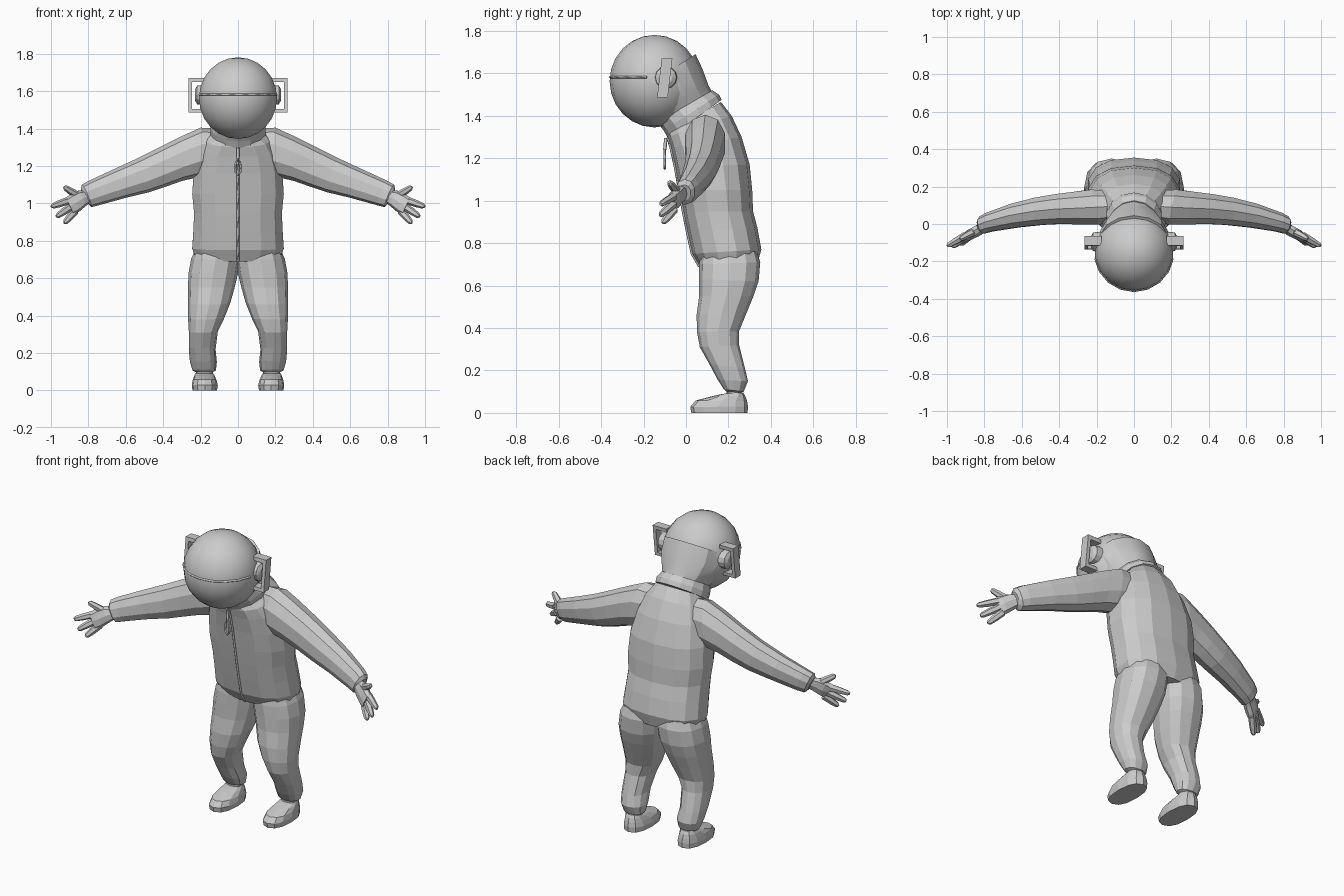
import bpy, bmesh, math
from mathutils import Vector

if "Cube" in bpy.data.objects:
    bpy.data.objects.remove(bpy.data.objects["Cube"])


def finish(name, bm, mirror=False, smooth=0):
    bmesh.ops.recalc_face_normals(bm, faces=bm.faces)
    me = bpy.data.meshes.new(name)
    bm.to_mesh(me)
    bm.free()
    ob = bpy.data.objects.new(name, me)
    bpy.context.collection.objects.link(ob)
    if mirror:
        ob.modifiers.new("Mirror", 'MIRROR').use_mirror_merge = False
    if smooth:
        bpy.ops.object.select_all(action='DESELECT')
        ob.select_set(True)
        bpy.context.view_layer.objects.active = ob
        bpy.ops.object.shade_smooth_by_angle(angle=math.radians(smooth))
    return ob


def loft(name, rings, sides=12, power=2.0, mirror=False, smooth=0):
    """Skin rings, each given as (point, opposite point, half-width vector)."""
    bm = bmesh.new()
    loops = []
    for p, q, w in rings:
        p, q, w = Vector(p), Vector(q), Vector(w)
        c, v = (p + q) / 2, (p - q) / 2
        loop = []
        for i in range(sides):
            a = 2 * math.pi * i / sides
            s, k = math.sin(a), math.cos(a)
            f = lambda t: math.copysign(abs(t) ** (2 / power), t) if abs(t) > 1e-6 else 0
            loop.append(bm.verts.new(c + v * f(k) + w * f(s)))
        loops.append(loop)
    for a, b in zip(loops, loops[1:]):
        for i in range(sides):
            j = (i + 1) % sides
            bm.faces.new((a[i], a[j], b[j], b[i]))
    bm.faces.new(loops[0])
    bm.faces.new(loops[-1])
    return finish(name, bm, mirror, smooth)


def body(fy, fz, by, bz, x0, x1):
    """Ring from front and back (y, z) and the x range."""
    c = (x0 + x1) / 2
    return (c, fy, fz), (c, by, bz), ((x1 - x0) / 2, 0, 0)


def sleeve(tx, tz, bx, bz, y, w):
    """Ring from top and bottom (x, z), depth centre and half depth."""
    return (tx, y, tz), (bx, y, bz), (w * 0.2, w, 0)


def box(name, lo, hi, pivot, tilt):
    bm = bmesh.new()
    bmesh.ops.create_cube(bm, size=1)
    for v in bm.verts:
        p = Vector([l + (h - l) * (t + 0.5) for l, h, t in zip(lo, hi, v.co)])
        d = p.z - pivot
        v.co = (p.x, p.y + d * tilt, p.z)
    return finish(name, bm, True)


def wire(name, pts, r, closed=False):
    cu = bpy.data.curves.new(name, 'CURVE')
    cu.dimensions = '3D'
    cu.bevel_depth = r
    cu.bevel_resolution = 0
    cu.use_fill_caps = True
    s = cu.splines.new('POLY')
    s.points.add(len(pts) - 1)
    for sp, p in zip(s.points, pts):
        sp.co = (*p, 1)
    s.use_cyclic_u = closed
    ob = bpy.data.objects.new(name, cu)
    bpy.context.collection.objects.link(ob)


# Jacket torso
torso = [(.065, .69, .335, .70, .225), (.03, .75, .355, .77, .25), (.008, .85, .337, .87, .243),
         (-.012, .95, .316, .95, .24), (-.03, 1.05, .312, 1.05, .25), (-.05, 1.16, .30, 1.17, .242),
         (-.07, 1.25, .262, 1.30, .215), (-.085, 1.30, .215, 1.40, .18), (-.085, 1.32, .165, 1.465, .135)]
loft("jacket", [body(a, b, c, d, -w, w) for a, b, c, d, w in torso], 14, 2.4)

# Zip and its hanging pull
wire("zip", [(0, a - .001, b) for a, b, *_ in torso[:-1]], .007)
wire("zip_pull", [(x, -.1, z) for x, z in ((0, 1.25), (.012, 1.21), (.014, 1.17), (0, 1.15),
                                           (-.014, 1.17), (-.012, 1.21))], .006, True)
wire("zip_pull_tab", [(0, -.095, 1.295), (0, -.1, 1.24)], .008)

# Collar and helmet neck
loft("collar", [body(-.085, 1.295, .168, 1.475, -.15, .15), body(-.105, 1.33, .155, 1.50, -.152, .152),
                body(-.135, 1.37, .125, 1.52, -.135, .135)], 14)
loft("helmet_neck", [body(-.12, 1.35, .135, 1.49, -.12, .12), body(-.16, 1.40, .105, 1.545, -.155, .155),
                     body(-.21, 1.45, .078, 1.62, -.185, .185), body(-.22, 1.52, .045, 1.69, -.185, .185)],
     14, smooth=25)

# Helmet ball with visor edge
C, R = Vector((0, -.148, 1.563)), Vector((.212, .212, .218))
bm = bmesh.new()
bmesh.ops.create_uvsphere(bm, u_segments=18, v_segments=12, radius=1)
for v in bm.verts:
    v.co = C + v.co * R
finish("helmet", bm, smooth=30)
wire("visor_edge", [(.21 * math.sin(a), C.y - .21 * math.cos(a), 1.582)
                    for a in [math.radians(t) for t in range(-80, 81, 20)]], .006)

# Ear bosses and bracket handles
loft("ear_boss", [((.17, -.095, 1.635), (.17, -.095, 1.525), (0, .055, 0)),
                  ((.218, -.095, 1.63), (.218, -.095, 1.53), (0, .05, 0)),
                  ((.23, -.095, 1.61), (.23, -.095, 1.55), (0, .03, 0))], 12, mirror=True)
for name, x0, z0, z1 in (("bracket_post", .245, 1.485, 1.67), ("bracket_top", .175, 1.648, 1.67),
                         ("bracket_bottom", .175, 1.485, 1.505)):
    box(name, (x0, -.125, z0), (.265 if x0 > .2 else .25, -.075, z1), 1.58, .12)

# Trouser legs
legs = [(.07, .76, .335, .76, .0, .225), (.062, .70, .35, .71, -.01, .25), (.062, .63, .342, .62, .0, .265),
        (.062, .55, .318, .55, .018, .267), (.05, .46, .285, .47, .042, .267), (.052, .38, .25, .385, .075, .267),
        (.065, .31, .25, .32, .108, .263), (.11, .23, .278, .21, .12, .263), (.15, .155, .292, .15, .113, .257),
        (.178, .112, .272, .10, .118, .243), (.19, .10, .262, .095, .135, .225), (.19, .06, .265, .06, .13, .23)]
loft("trouser_leg", [body(*l) for l in legs], 12, 2.3, True)

# Shoes
shoe = [(.025, 0, .29, 0, .112, .243), (.02, .028, .292, .03, .108, .247), (.045, .058, .288, .055, .115, .242),
        (.12, .078, .28, .078, .125, .235), (.175, .09, .27, .095, .133, .227)]
loft("shoe", [body(*s) for s in shoe], 12, 2.4, True)

# Sleeves with cuffs
arm = [(.11, 1.40, .15, 1.16, .095, .09), (.20, 1.405, .235, 1.135, .09, .098), (.30, 1.36, .30, 1.12, .085, .092),
       (.42, 1.30, .385, 1.09, .08, .083), (.54, 1.24, .475, 1.06, .068, .076), (.67, 1.18, .60, 1.03, .045, .066),
       (.80, 1.12, .745, .99, .01, .052), (.835, 1.10, .785, .98, -.005, .047), (.84, 1.075, .805, 1.0, -.01, .032)]
loft("sleeve", [sleeve(*a) for a in arm], 10, 2.2, True)

# Hands: palm, three fingers and thumb
palm = [(.82, 1.07, .79, 1.005, -.015, .028), (.855, 1.068, .815, .985, -.035, .03),
        (.895, 1.05, .85, .955, -.055, .028), (.922, 1.03, .88, .94, -.075, .02)]
loft("palm", [sleeve(*p) for p in palm], 8, 2.3, True)
for name, a, b in (("index_finger", (.90, -.06, 1.018), (.998, -.118, .983)),
                   ("middle_finger", (.89, -.06, .985), (.97, -.122, .93)),
                   ("little_finger", (.87, -.055, .96), (.928, -.11, .895)),
                   ("thumb", (.855, -.04, 1.04), (.93, -.08, 1.088))):
    a, b = Vector(a), Vector(b)
    d = (b - a).normalized()
    n = d.cross(Vector((0, 1, 0))).normalized()
    w = d.cross(n)
    loft(name, [(a + (b - a) * t + n * r, a + (b - a) * t - n * r, w * r)
                for t, r in ((0, .021), (.55, .019), (.9, .015), (1, .008))], 6, mirror=True)
